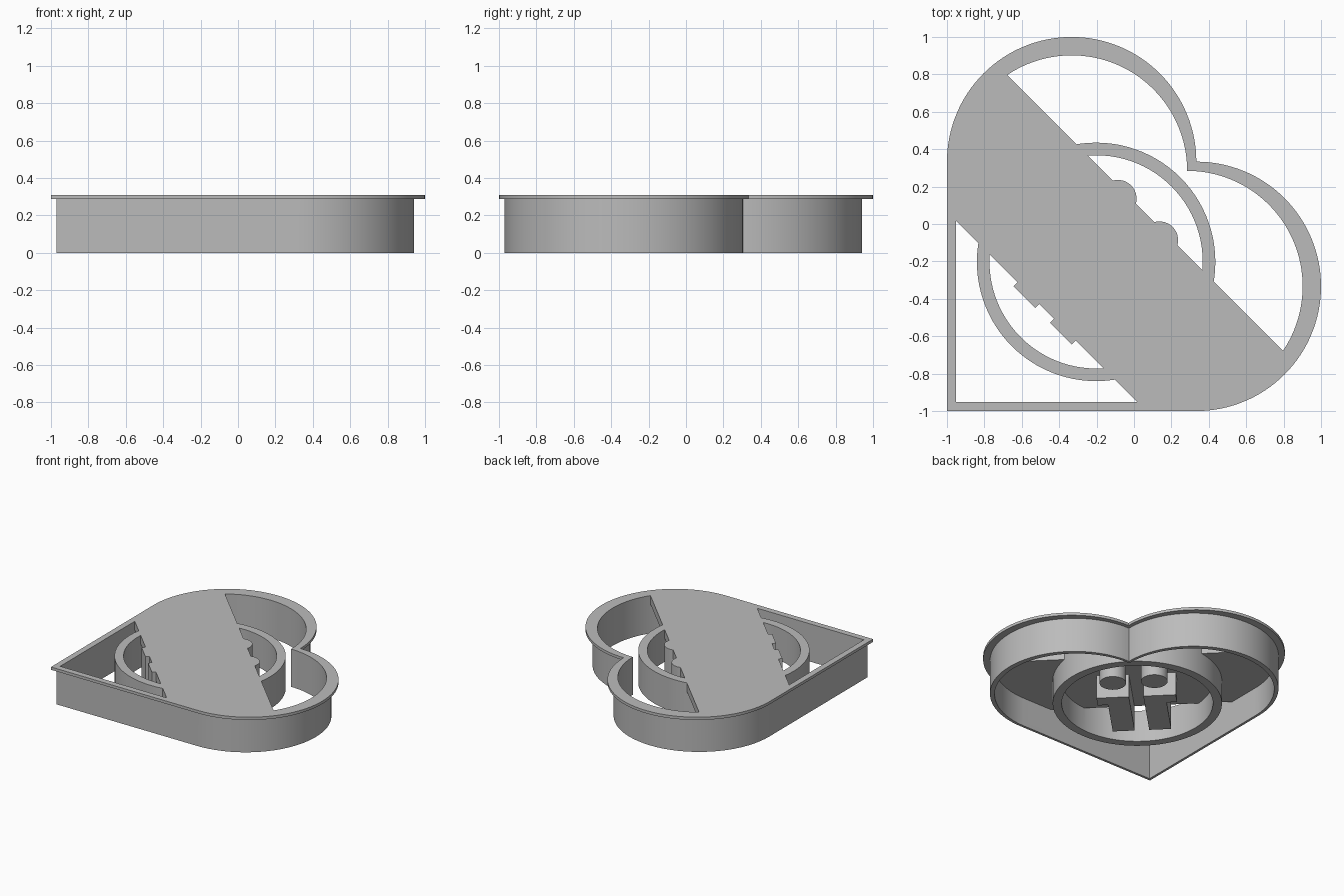
import bpy
import bmesh
from math import sin, cos, pi, radians, sqrt

TOP = 0.31          # upper face of every part
STAMP = 0.045       # lower face of the inner stamp parts
PLATE = 0.24        # underside of the bridging plate
MID = -1 / 3        # centre of the square the heart is built on

cube = bpy.data.objects.get("Cube")
if cube:
    bpy.data.objects.remove(cube, do_unlink=True)

grey = bpy.data.materials.new("plain grey")
grey.use_nodes = True
colour = (0.5, 0.5, 0.5, 1)
grey.diffuse_color = colour
for node in grey.node_tree.nodes:
    if node.type == 'BSDF_PRINCIPLED':
        node.inputs["Base Color"].default_value = colour


def arc(cx, cy, r, start, end, steps):
    angles = [radians(start + (end - start) * i / steps) for i in range(steps + 1)]
    return [(cx + r * cos(a), cy + r * sin(a)) for a in angles]


def circle(cx, cy, r, steps=96):
    return arc(cx, cy, r, 0, 360, steps)[:-1]


def heart(h):
    """Square of half-side h with a half disc on two of its sides."""
    return ([(MID - h, MID - h)] + arc(MID + h, MID, h, -90, 90, 64)
            + arc(MID, MID + h, h, 0, 180, 64)[1:])


def turned(u, v):
    """Across / along the heart's diagonal axis to x, y."""
    return ((u + v) / sqrt(2), (v - u) / sqrt(2))


def block(u0, u1, v0, v1):
    return [turned(u, v) for u, v in ((u0, v0), (u1, v0), (u1, v1), (u0, v1))]


def prism(name, outline, z0, z1):
    bm = bmesh.new()
    low = [bm.verts.new((x, y, z0)) for x, y in outline]
    high = [bm.verts.new((x, y, z1)) for x, y in outline]
    bm.faces.new(low)
    bm.faces.new(high)
    n = len(low)
    for i in range(n):
        j = (i + 1) % n
        bm.faces.new((low[i], low[j], high[j], high[i]))
    bmesh.ops.recalc_face_normals(bm, faces=bm.faces)
    mesh = bpy.data.meshes.new(name)
    bm.to_mesh(mesh)
    bm.free()
    mesh.materials.append(grey)
    obj = bpy.data.objects.new(name, mesh)
    bpy.context.collection.objects.link(obj)
    return obj


def combine(target, tool, operation):
    mod = target.modifiers.new(operation.lower(), 'BOOLEAN')
    mod.operation = operation
    mod.solver = 'EXACT'
    mod.object = tool
    bpy.context.view_layer.objects.active = target
    bpy.ops.object.modifier_apply(modifier=mod.name)
    bpy.data.objects.remove(tool, do_unlink=True)


# Heart-shaped cutting wall with its wider grip flange
cutter = prism("heart_cutter", heart(0.6375), 0, TOP)
combine(cutter, prism("flange", heart(2 / 3), 0.287, TOP), 'UNION')
combine(cutter, prism("heart_hollow", heart(0.6175), -0.1, 0.5), 'DIFFERENCE')

# Round inner ring
ring = prism("inner_ring", circle(-0.2025, -0.2025, 0.6375), STAMP, TOP)
combine(ring, prism("ring_hollow", circle(-0.2025, -0.2025, 0.57), -0.1, 0.5), 'DIFFERENCE')

# Diagonal plate that joins wall and ring
plate = prism("bridge_plate", heart(0.6275), PLATE, TOP)
combine(plate, prism("band", block(-2, 2, -0.66, 0.085), 0, 0.5), 'INTERSECT')
combine(cutter, plate, 'UNION')
combine(cutter, ring, 'UNION')

# Pair of mirrored stamp figures: head, and body with arm and leg
for side in (-1, 1):
    hx, hy = turned(side * 0.157, 0.035)
    combine(cutter, prism("head", circle(hx, hy, 0.1, 48), STAMP, TOP), 'UNION')
    body = [(0.055, -0.18), (0.30, -0.18), (0.30, -0.29),
            (0.221, -0.29), (0.221, -0.69), (0.055, -0.69)]
    outline = [turned(side * u, v) for u, v in body]
    combine(cutter, prism("body", outline, STAMP, TOP), 'UNION')

# Smooth round walls, crisp rims
bpy.ops.object.select_all(action='DESELECT')
cutter.select_set(True)
bpy.context.view_layer.objects.active = cutter
bpy.ops.object.shade_smooth_by_angle(angle=radians(30))
